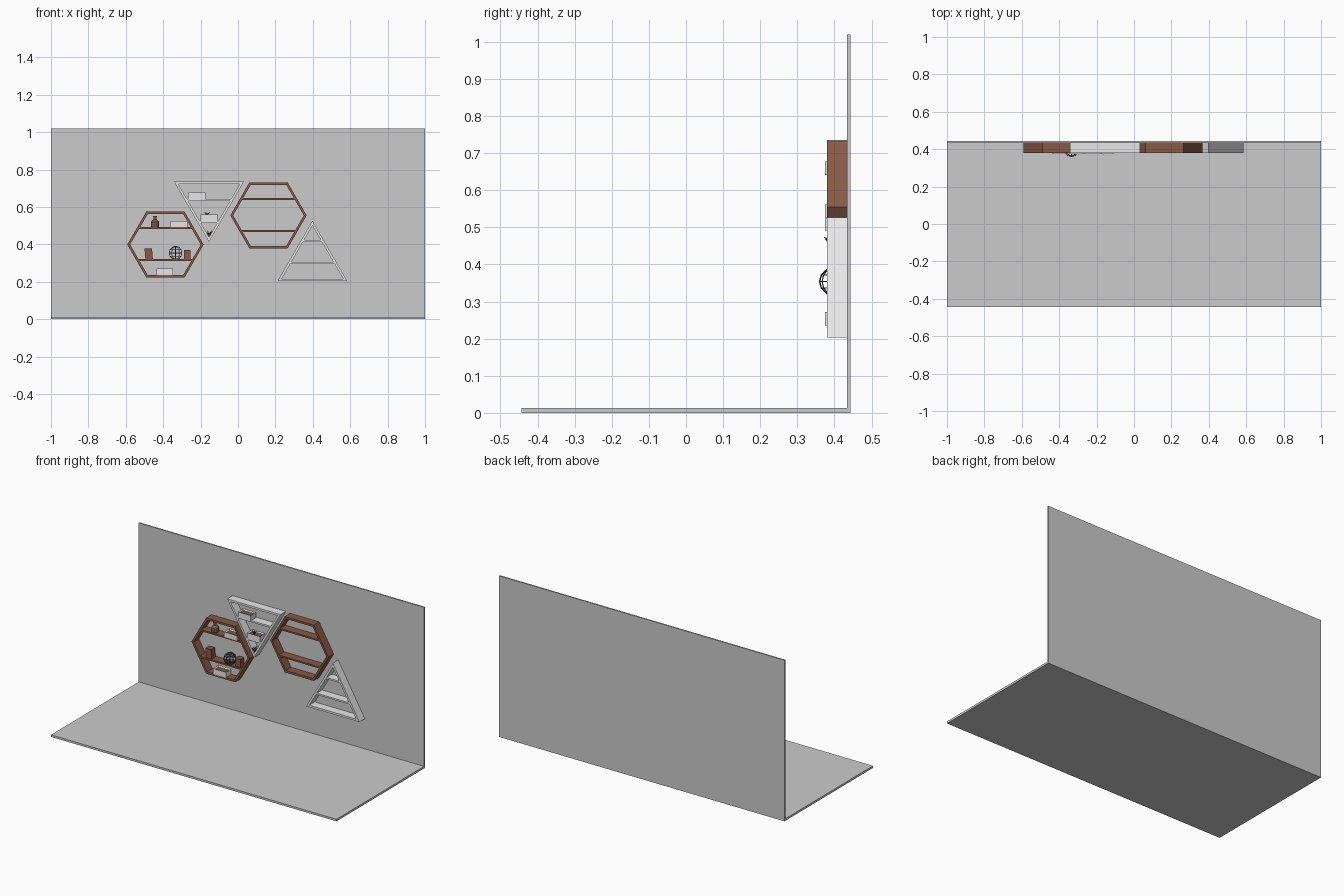
import bpy, bmesh, math
from mathutils import Vector

if "Cube" in bpy.data.objects:
    bpy.data.objects.remove(bpy.data.objects["Cube"])

def mat(name, c):
    m = bpy.data.materials.new(name)
    m.diffuse_color = (*c, 1)
    m.use_nodes = True
    m.node_tree.nodes["Principled BSDF"].inputs["Base Color"].default_value = m.diffuse_color
    return m

GREY = mat("wall grey", (0.6, 0.6, 0.6))
WHITE = mat("white paint", (0.8, 0.8, 0.8))
WOOD = mat("brown wood", (0.24, 0.1, 0.06))
DARK = mat("dark metal", (0.1, 0.1, 0.1))
Y0, Y1 = 0.38, 0.434          # front and back of the shelves
S3 = math.sqrt(3)

def finish(bm, name, *mats):
    bmesh.ops.recalc_face_normals(bm, faces=bm.faces)
    me = bpy.data.meshes.new(name)
    bm.to_mesh(me)
    bm.free()
    for m in mats:
        me.materials.append(m)
    ob = bpy.data.objects.new(name, me)
    bpy.context.collection.objects.link(ob)
    return ob

def box(name, x0, x1, y0, y1, z0, z1, m):
    bm = bmesh.new()
    bmesh.ops.create_cube(bm, size=1)
    for v in bm.verts:
        v.co = Vector(((x0 + x1) / 2 + v.co.x * (x1 - x0),
                       (y0 + y1) / 2 + v.co.y * (y1 - y0),
                       (z0 + z1) / 2 + v.co.z * (z1 - z0)))
    return finish(bm, name, m)

def frame(name, cx, cz, r, n, start, t, m):
    """Hollow polygon frame, t = board thickness."""
    bm = bmesh.new()
    ri = r - t / math.cos(math.pi / n)
    rings = []
    for i in range(n):
        a = start + 2 * math.pi * i / n
        rings.append([bm.verts.new((cx + q * math.cos(a), y, cz + q * math.sin(a)))
                      for q, y in ((r, Y0), (r, Y1), (ri, Y1), (ri, Y0))])
    for i in range(n):
        a, b = rings[i], rings[(i + 1) % n]
        for k in range(4):
            l = (k + 1) % 4
            bm.faces.new((a[k], a[l], b[l], b[k]))
    return finish(bm, name, m)

def board(name, cx, z, w0, w1, m, h=0.01):
    """Shelf board with mitred ends: half widths w0 below and w1 above."""
    bm = bmesh.new()
    pts = ((-w0, z), (w0, z), (w1, z + h), (-w1, z + h))
    f = bm.faces.new([bm.verts.new((cx + x, Y0, zz)) for x, zz in pts])
    g = bmesh.ops.extrude_face_region(bm, geom=[f])
    bmesh.ops.translate(bm, vec=(0, Y1 - Y0, 0),
                        verts=[v for v in g["geom"] if isinstance(v, bmesh.types.BMVert)])
    return finish(bm, name, m)

def planter(name, x0, z0, w=0.09, h=0.036):
    """White open box with a sunken brown filling."""
    ob = box(name, x0, x0 + w, 0.375, 0.427, z0, z0 + h, WHITE)
    ob.data.materials.append(WOOD)
    bm = bmesh.new()
    bm.from_mesh(ob.data)
    top = [max(bm.faces, key=lambda f: f.calc_center_median().z)]
    bmesh.ops.inset_region(bm, faces=top, thickness=0.01)
    bmesh.ops.translate(bm, vec=(0, 0, -0.006), verts=top[0].verts)
    top[0].material_index = 1
    bm.to_mesh(ob.data)
    bm.free()

def lathe(name, x, y, z, profile, m, n=16):
    bm = bmesh.new()
    rings = [[bm.verts.new((x + r * math.cos(2 * math.pi * i / n),
                            y + r * math.sin(2 * math.pi * i / n), z + h))
              for i in range(n)] for r, h in profile]
    for a, b in zip(rings, rings[1:]):
        for i in range(n):
            j = (i + 1) % n
            bm.faces.new((a[i], a[j], b[j], b[i]))
    bm.faces.new(rings[0])
    bm.faces.new(rings[-1])
    ob = finish(bm, name, m)
    bpy.context.view_layer.objects.active = ob
    ob.select_set(True)
    bpy.ops.object.shade_smooth_by_angle()
    ob.select_set(False)

def leaves(name, x, y, z, length, r, tilt, count, m):
    """Fan of pointed leaves."""
    bm = bmesh.new()
    for i in range(count):
        a = 2 * math.pi * i / count
        d = Vector((math.cos(a) * math.sin(tilt), math.sin(a) * math.sin(tilt), math.cos(tilt)))
        g = bmesh.ops.create_cone(bm, segments=5, radius1=r, radius2=0.0005,
                                  depth=length, cap_ends=True)["verts"]
        q = d.to_track_quat('Z', 'Y')
        for v in g:
            v.co = q @ v.co + d * length / 2 + Vector((x, y, z))
    finish(bm, name, m)

# floor and back wall
box("floor", -1, 1, -0.443, 0.443, 0, 0.013, GREY)
box("back_wall", -1, 1, 0.434, 0.443, 0.013, 1.02, GREY)

# hexagon shelves
for i, (cx, cz) in enumerate(((-0.388, 0.399), (0.163, 0.555))):
    R, t = 0.204, 0.013
    frame(f"hexagon_frame_{i+1}", cx, cz, R, 6, 0, t, WOOD)
    for dz in (-0.088, 0.083):
        w = [R - t - abs(d) / S3 for d in (dz, dz + 0.01)]
        board(f"hexagon_board_{i+1}", cx, cz + dz, w[0], w[1], WOOD)

# triangle shelves, one pointing down and one up
TR = 0.2155
for name, cx, cz, s in (("down", -0.155, 0.628, -1), ("up", 0.398, 0.311, 1)):
    frame(f"triangle_frame_{name}", cx, cz, TR, 3, s * math.pi / 2, 0.013, WHITE)
    apex = cz + s * (TR - 0.02)
    for off in (-0.01, 0.108):
        z = cz + s * off - 0.005
        board(f"triangle_board_{name}", cx, z, abs(apex - z) / S3,
              abs(apex - z - 0.01) / S3, WHITE)

# white planters
planter("planter_hexagon_bottom", -0.437, 0.236)
planter("planter_hexagon_top", -0.36, 0.492, h=0.032)
planter("planter_triangle_top", -0.264, 0.641)
planter("planter_triangle_middle", -0.2, 0.525)
leaves("planter_sprout", -0.165, 0.4, 0.555, 0.022, 0.005, 0.7, 6, DARK)

# plant in the triangle tip
lathe("tip_pot", -0.157, 0.4, 0.436, ((0.008, 0), (0.015, 0.025), (0.012, 0.025), (0.01, 0.02)), WOOD)
leaves("tip_plant", -0.157, 0.395, 0.448, 0.036, 0.006, 0.75, 7, WOOD)

# bottle
lathe("bottle", -0.444, 0.405, 0.492,
      ((0.02, 0), (0.022, 0.004), (0.022, 0.027), (0.015, 0.037), (0.008, 0.042),
       (0.008, 0.054), (0.011, 0.055), (0.011, 0.061)), WOOD)

# leaning and upright wooden blocks
b = box("leaning_block", -0.495, -0.455, 0.388, 0.425, 0.321, 0.379, WOOD)
for v in b.data.vertices:
    if v.co.z > 0.35:
        v.co.x -= 0.005
box("upright_block", -0.29, -0.254, 0.388, 0.425, 0.321, 0.371, WOOD)

# wire globe
bm = bmesh.new()
bmesh.ops.create_uvsphere(bm, u_segments=10, v_segments=6, radius=0.036)
bmesh.ops.translate(bm, vec=(-0.334, 0.396, 0.354), verts=bm.verts)
globe = finish(bm, "wire_globe", DARK)
w = globe.modifiers.new("wire", 'WIREFRAME')
w.thickness = 0.004
